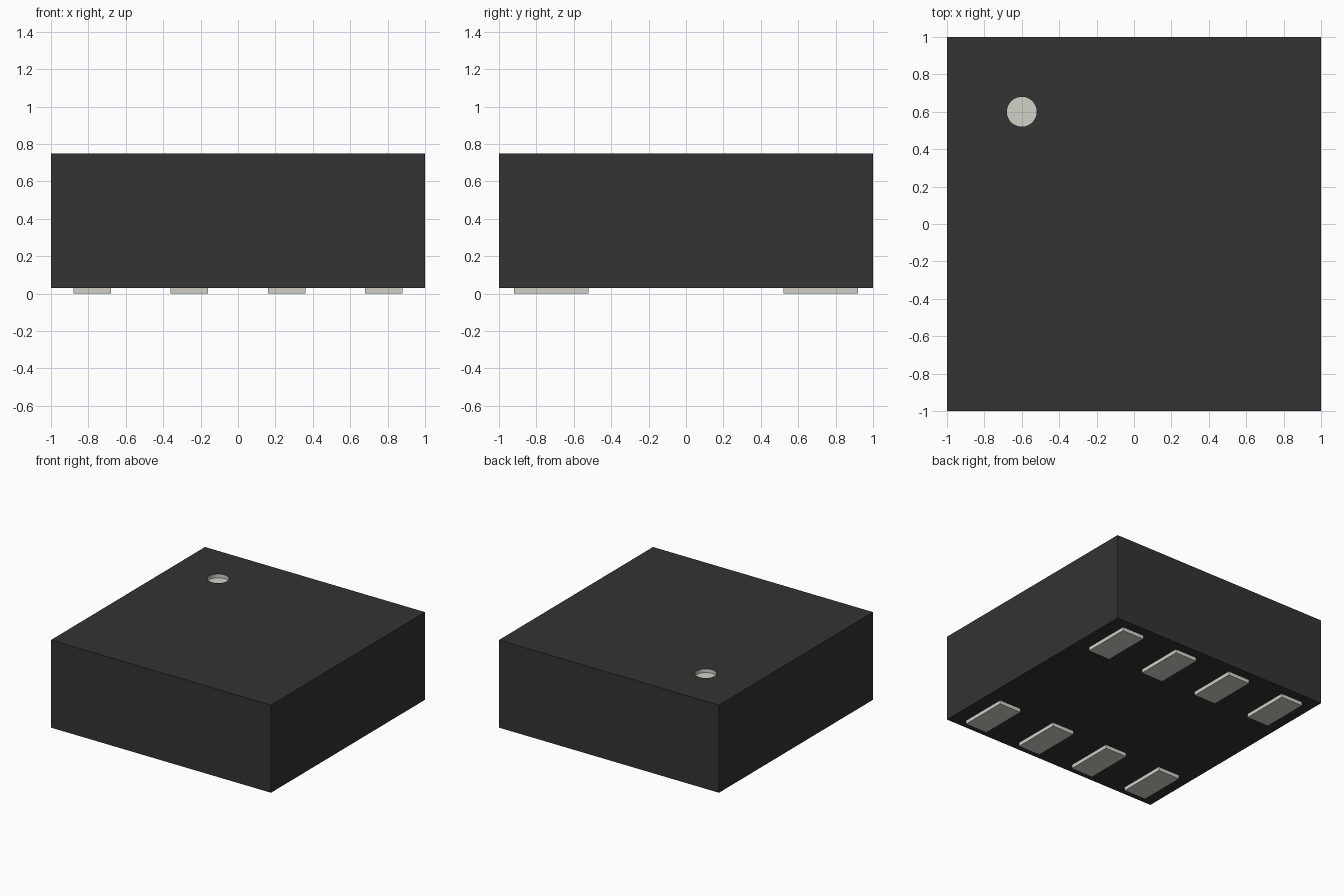
import bpy
import bmesh
from mathutils import Matrix, Vector

cube = bpy.data.objects.get("Cube")
if cube:
    bpy.data.objects.remove(cube, do_unlink=True)


def material(name, rgb):
    mat = bpy.data.materials.new(name)
    mat.use_nodes = True
    color = (*rgb, 1.0)
    mat.diffuse_color = color
    mat.node_tree.nodes["Principled BSDF"].inputs["Base Color"].default_value = color
    return mat


black = material("black_plastic", (0.033, 0.033, 0.033))
metal = material("pale_metal", (0.64, 0.635, 0.57))


def add_object(name, bm, *mats):
    mesh = bpy.data.meshes.new(name)
    bm.to_mesh(mesh)
    bm.free()
    for mat in mats:
        mesh.materials.append(mat)
    obj = bpy.data.objects.new(name, mesh)
    bpy.context.collection.objects.link(obj)
    return obj


def box(name, low, high, *mats):
    low, high = Vector(low), Vector(high)
    bm = bmesh.new()
    bmesh.ops.create_cube(bm, size=1, matrix=Matrix.Translation((low + high) / 2)
                          @ Matrix.Diagonal((*(high - low), 1)))
    return add_object(name, bm, *mats)


PAD_HEIGHT, TOP, DOT_DEPTH = 0.03, 0.75, 0.03

# Package body
body = box("body", (-1, -1, PAD_HEIGHT), (1, 1, TOP), black, metal)

# Round marker recess, with its walls and floor in the pale colour
bm = bmesh.new()
bmesh.ops.create_cone(bm, cap_ends=True, segments=48, radius1=0.08, radius2=0.08,
                      depth=2 * DOT_DEPTH, matrix=Matrix.Translation((-0.6, 0.6, TOP)))
for face in bm.faces:
    face.material_index = 1
cutter = add_object("marker_cutter", bm, black, metal)
cutter.hide_render = True

cut = body.modifiers.new("marker_recess", "BOOLEAN")
cut.operation = "DIFFERENCE"
cut.solver = "EXACT"
cut.object = cutter
bpy.context.view_layer.objects.active = body
body.select_set(True)
bpy.ops.object.modifier_apply(modifier=cut.name)
bpy.data.objects.remove(cutter, do_unlink=True)
bpy.ops.object.shade_smooth_by_angle()

# Two rows of contact pads under the body
for row, y in (("front", -0.72), ("back", 0.72)):
    for i in range(4):
        x = -0.78 + 0.52 * i
        box(f"{row}_pad_{i + 1}", (x - 0.1, y - 0.2, 0), (x + 0.1, y + 0.2, PAD_HEIGHT), metal)
